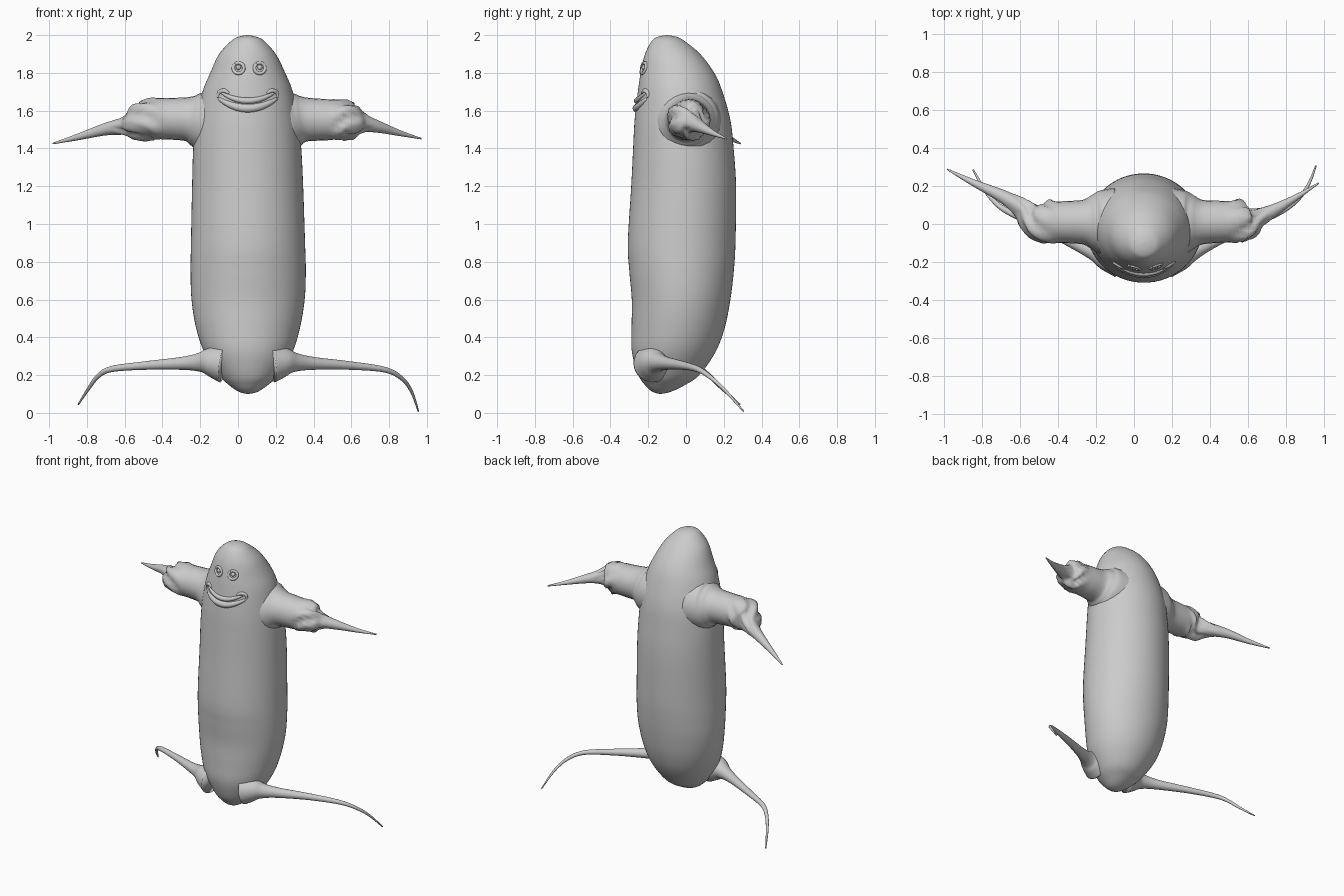
import bpy, bmesh, math
from mathutils import Vector

if "Cube" in bpy.data.objects:
    bpy.data.objects.remove(bpy.data.objects["Cube"])


def spline(rows, steps):
    """Catmull-Rom interpolation through rows of any width."""
    out = []
    for i in range(len(rows) - 1):
        a, b, c, d = (rows[max(0, min(len(rows) - 1, i + k))] for k in (-1, 0, 1, 2))
        for s in range(steps):
            t = s / steps
            out.append([0.5 * (2 * q + (r - p) * t + (2 * p - 5 * q + 4 * r - u) * t * t
                               + (3 * q - p - 3 * r + u) * t ** 3)
                        for p, q, r, u in zip(a, b, c, d)])
    out.append(list(rows[-1]))
    return out


def loft(name, rings):
    """Skin a list of vertex rings and close both ends."""
    bm = bmesh.new()
    vs = [[bm.verts.new(p) for p in ring] for ring in rings]
    n = len(vs[0])
    for a, b in zip(vs, vs[1:]):
        for j in range(n):
            k = (j + 1) % n
            bm.faces.new((a[j], a[k], b[k], b[j]))
    bm.faces.new(vs[0])
    bm.faces.new(vs[-1])
    bmesh.ops.recalc_face_normals(bm, faces=bm.faces)
    for f in bm.faces:
        f.smooth = True
    me = bpy.data.meshes.new(name)
    bm.to_mesh(me)
    bm.free()
    ob = bpy.data.objects.new(name, me)
    bpy.context.collection.objects.link(ob)
    return ob


def tube(name, pts, steps=6, sides=24, crumple=None):
    """Tapered tube through (x, y, z, radius); crumple = |x| range that is creased."""
    path = spline(pts, steps)
    rings = []
    for i, (x, y, z, r) in enumerate(path):
        p0, p1 = path[max(0, i - 1)], path[min(len(path) - 1, i + 1)]
        q = (Vector(p1[:3]) - Vector(p0[:3])).to_track_quat('Z', 'Y')
        w = 0
        if crumple and crumple[0] < abs(x) < crumple[1]:
            w = math.sin(math.pi * (abs(x) - crumple[0]) / (crumple[1] - crumple[0]))
        ring = []
        for j in range(sides):
            a = 2 * math.pi * j / sides
            crease = abs(math.sin(2.5 * a + 14 * x)) - 0.5 + 0.3 * math.sin(7 * a + 60 * x)
            rr = max(r, 0.003) * (1 + 0.3 * w * crease)
            ring.append(Vector((x, y, z)) + q @ Vector((rr * math.cos(a), rr * math.sin(a), 0)))
        rings.append(ring)
    return loft(name, rings)


# Body: height, left, right, front, back
profile = [
    (2.00, .047, .053, -.103, -.097), (1.992, .005, .095, -.147, -.053),
    (1.97, -.035, .138, -.18, -.01), (1.90, -.1, .2, -.217, .075),
    (1.80, -.147, .25, -.24, .15), (1.70, -.188, .29, -.255, .193),
    (1.55, -.222, .32, -.272, .235), (1.40, -.237, .335, -.28, .252),
    (1.20, -.243, .345, -.29, .265), (0.90, -.249, .355, -.308, .262),
    (0.75, -.251, .359, -.3, .253), (0.60, -.246, .353, -.287, .235),
    (0.45, -.222, .328, -.288, .205), (0.32, -.178, .288, -.286, .155),
    (0.20, -.1, .215, -.252, .07), (0.145, -.045, .155, -.215, -.01),
    (0.112, .005, .105, -.178, -.08), (0.10, .047, .058, -.137, -.133)]
body_rows = spline(profile, 6)


def body_ring(row, n=64):
    z, x0, x1, y0, y1 = row
    return [Vector(((x0 + x1) / 2 + (x1 - x0) / 2 * math.cos(2 * math.pi * j / n),
                    (y0 + y1) / 2 + (y1 - y0) / 2 * math.sin(2 * math.pi * j / n), z))
            for j in range(n)]


loft("body", [body_ring(r) for r in body_rows])


def face_y(x, z):
    """Front surface of the body at (x, z)."""
    _, x0, x1, y0, y1 = min(body_rows, key=lambda r: abs(r[0] - z))
    for a, b in zip(body_rows, body_rows[1:]):
        if a[0] >= z >= b[0]:
            t = (a[0] - z) / max(a[0] - b[0], 1e-6)
            _, x0, x1, y0, y1 = [p + (q - p) * t for p, q in zip(a, b)]
            break
    u = (x - (x0 + x1) / 2) / ((x1 - x0) / 2)
    return (y0 + y1) / 2 - (y1 - y0) / 2 * math.sqrt(max(0, 1 - u * u))


def on_face(pts, lift):
    return [(x, face_y(x, z) + lift, z, r) for x, z, r in pts]


# Arms: stout sleeve, creased wrist, thin pointed spike
tube("left_arm", [
    (-.10, .01, 1.545, .18), (-.18, .01, 1.545, .165), (-.225, .01, 1.55, .14),
    (-.27, .01, 1.555, .117), (-.36, .01, 1.557, .11), (-.46, .01, 1.556, .106),
    (-.53, .03, 1.535, .082), (-.59, .085, 1.52, .05), (-.70, .15, 1.502, .033),
    (-.85, .22, 1.46, .017), (-.98, .287, 1.426, .004)], crumple=(.4, .66))
tube("right_arm", [
    (.19, .01, 1.545, .18), (.27, .01, 1.545, .165), (.315, .01, 1.55, .14),
    (.36, .01, 1.553, .117), (.45, .012, 1.552, .11), (.555, .012, 1.55, .102),
    (.61, .015, 1.54, .082), (.655, .035, 1.535, .05), (.74, .075, 1.515, .032),
    (.86, .145, 1.48, .015), (.97, .215, 1.452, .004)], crumple=(.49, .71))

# Legs: flared hip, long thin shank, drooping tip
tube("left_leg", [
    (-.08, -.18, .26, .1), (-.15, -.165, .27, .076), (-.205, -.145, .268, .05),
    (-.30, -.105, .262, .034), (-.50, -.01, .25, .022), (-.67, .07, .232, .016),
    (-.74, .125, .195, .012), (-.79, .19, .13, .009), (-.845, .285, .045, .004)])
tube("right_leg", [
    (.18, -.18, .26, .1), (.25, -.165, .27, .076), (.305, -.145, .268, .05),
    (.40, -.1, .262, .034), (.60, -.01, .25, .022), (.78, .07, .228, .015),
    (.87, .14, .18, .011), (.92, .215, .11, .008), (.955, .305, .008, .004)])

# Eyes: raised rim around a small bead
for side, ex in (("left", .003), ("right", .115)):
    rim = [(ex + .028 * math.cos(a), 1.825 + .028 * math.sin(a), .009)
           for a in (math.pi * (.7 + k / 6) for k in range(13))]
    tube(side + "_eye_rim", on_face(rim, 0), steps=3, sides=10)
    bpy.ops.mesh.primitive_uv_sphere_add(segments=16, ring_count=10, radius=.014,
                                         location=(ex, face_y(ex, 1.828) + .003, 1.828))
    bpy.context.object.name = side + "_eye"
    bpy.ops.object.shade_smooth()


# Mouth: smiling lips and dimples
def smile(half, z_mid, rise, r):
    return [(.052 + half * k / 5, z_mid + rise * (k / 5) ** 2, r * (1.05 - .6 * (k / 5) ** 2))
            for k in range(-5, 6)]


tube("upper_lip", on_face(smile(.135, 1.652, .04, .016), .002), steps=4, sides=12)
tube("lower_lip", on_face(smile(.15, 1.612, .05, .022), .006), steps=4, sides=12)
for side, s in (("left", -1), ("right", 1)):
    cheek = [(.052 + s * .16, 1.668, .006), (.052 + s * .152, 1.695, .011),
             (.052 + s * .125, 1.705, .012), (.052 + s * .1, 1.692, .006)]
    tube(side + "_dimple", on_face(cheek, .002), steps=5, sides=12)
